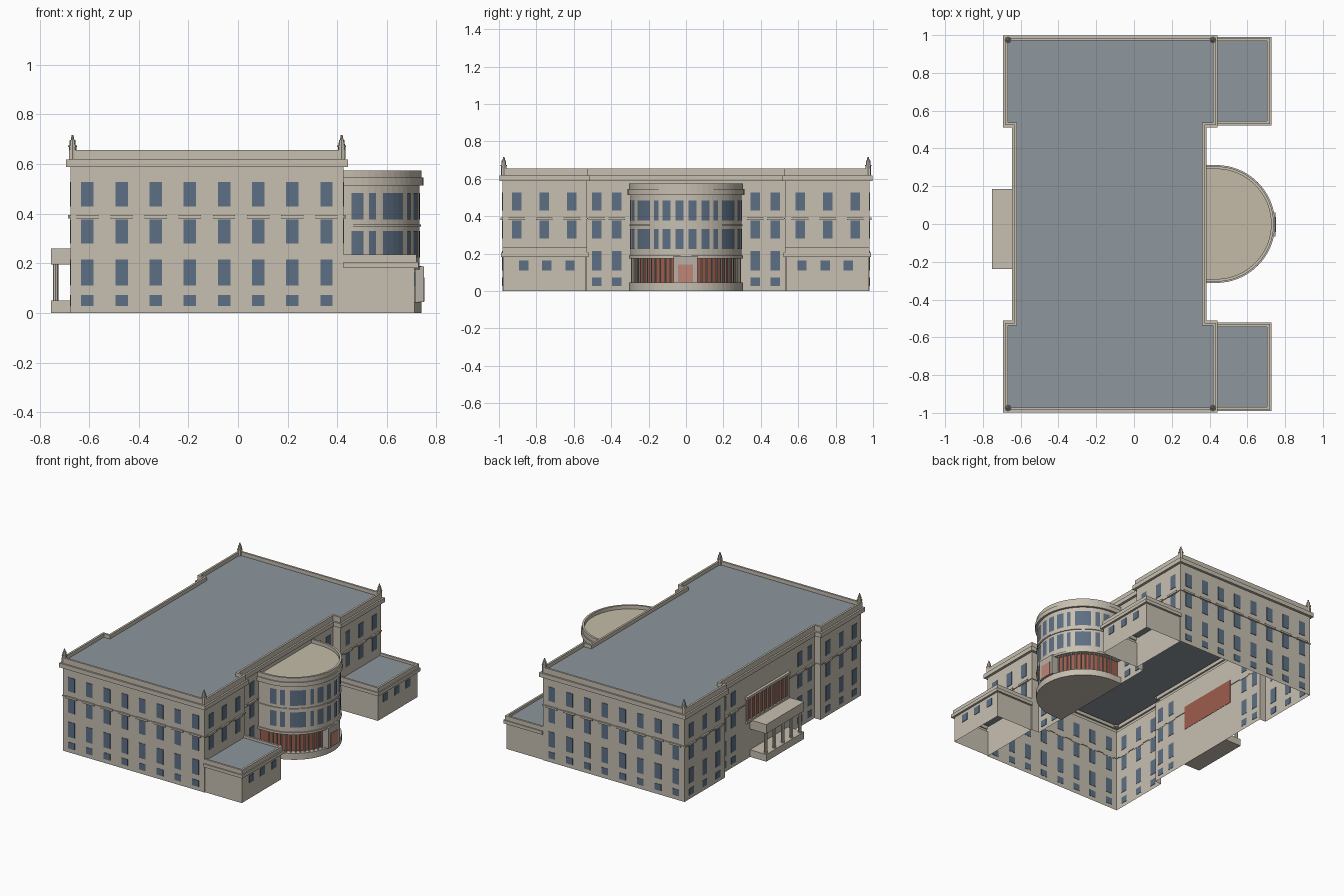
import bpy, bmesh, math

if "Cube" in bpy.data.objects:
    bpy.data.objects.remove(bpy.data.objects["Cube"])


def material(name, r, g, b):
    m = bpy.data.materials.new(name)
    m.use_nodes = True
    m.diffuse_color = (r, g, b, 1)
    m.node_tree.nodes["Principled BSDF"].inputs["Base Color"].default_value = (r, g, b, 1)
    return m


STONE = material("warm_stone", 0.57, 0.52, 0.44)
PALE = material("grey_stone", 0.47, 0.44, 0.39)
ROOF = material("slate_roof", 0.27, 0.31, 0.34)
DECK = material("sand_roof", 0.55, 0.50, 0.39)
GLASS = material("blue_glass", 0.11, 0.16, 0.23)
BRICK = material("red_brick", 0.34, 0.11, 0.075)
DOOR = material("salmon_door", 0.52, 0.24, 0.18)


def finish(name, bm, *mats):
    me = bpy.data.meshes.new(name)
    bm.to_mesh(me)
    bm.free()
    ob = bpy.data.objects.new(name, me)
    bpy.context.collection.objects.link(ob)
    for m in mats:
        me.materials.append(m)
    return ob


def loft(name, plan, profile, wall, cap=None, floor=False):
    """Sweep a (offset, height) profile round a plan outline; cap the end."""
    bm = bmesh.new()
    rings = [[bm.verts.new((x, y, z)) for x, y in plan(o)] for o, z in profile]
    n = len(rings[0])
    for a, b in zip(rings, rings[1:]):
        for i in range(n):
            j = (i + 1) % n
            bm.faces.new((a[i], a[j], b[j], b[i]))
    if cap:
        bm.faces.new(rings[-1]).material_index = 1
    if floor:
        bm.faces.new(rings[0][::-1])
    return finish(name, bm, wall, cap or wall)


def boxes(name, mat, items):
    bm = bmesh.new()
    for x0, x1, y0, y1, z0, z1 in items:
        v = bmesh.ops.create_cube(bm, size=1)["verts"]
        for p in v:
            p.co = (x1 if p.co.x > 0 else x0, y1 if p.co.y > 0 else y0, z1 if p.co.z > 0 else z0)
    return finish(name, bm, mat)


def columns(name, mat, places, r, z0, z1, sides=8):
    bm = bmesh.new()
    for x, y in places:
        v = bmesh.ops.create_cone(bm, cap_ends=True, segments=sides, radius1=r, radius2=r, depth=z1 - z0)["verts"]
        bmesh.ops.translate(bm, verts=v, vec=(x, y, (z0 + z1) / 2))
    return finish(name, bm, mat)


# Main block: long body with wider ends, string course, cornice, parapet, sunk roof
XL, XR, ML, MR, YE, YM = -0.675, 0.425, -0.627, 0.367, 0.98, 0.53


def main_plan(o):
    right = [(XR + o, -YE - o), (XR + o, -YM + o), (MR + o, -YM + o),
             (MR + o, YM - o), (XR + o, YM - o), (XR + o, YE + o)]
    left = [(XL - o, YE + o), (XL - o, YM - o), (ML - o, YM - o),
            (ML - o, -YM + o), (XL - o, -YM + o), (XL - o, -YE - o)]
    return right + left


loft("main_block", main_plan,
     [(0, 0), (0, .384), (.005, .384), (.005, .391), (0, .391), (0, .588), (.018, .588),
      (.018, .618), (.006, .618), (.006, .656), (-.008, .656), (-.008, .63)], STONE, ROOF)

# Low side wings
for side, label in ((-1, "front"), (1, "back")):
    def wing_plan(o, s=side):
        a, b = sorted((s * (.537 - o), s * (.975 + o)))
        x = .712 + o
        return [(XR, a), (x, a), (x, b), (XR, b)]
    loft(label + "_low_wing", wing_plan,
         [(0, 0), (0, .182), (.015, .182), (.015, .205), (.007, .205),
          (.007, .235), (-.007, .235), (-.007, .218)], STONE, ROOF)

# Windows and the hoods over the second row
ROWS = ((.43, .528), (.28, .377), (.11, .215), (.028, .073))
panes, hoods = [], []


def facade(along_x, plane, out, centres, rows, hood=True):
    def add(target, c, half, thick, z0, z1):
        a, b = sorted((plane - out * .002, plane + out * thick))
        target.append((c - half, c + half, a, b, z0, z1) if along_x else (a, b, c - half, c + half, z0, z1))
    for c in centres:
        for z0, z1 in rows:
            add(panes, c, .025, .003, z0, z1)
        if hood:
            add(hoods, c, .045, .011, .381, .394)


for s in (-1, 1):
    facade(True, s * YE, s, [-.607 + .1377 * i for i in range(8)], ROWS)
    ends = [s * y for y in (.61, .758, .905)]
    middle = [s * y for y in (.37, .477)]
    facade(False, XR, 1, ends, ROWS[:2])
    facade(False, XL, -1, ends, ROWS)
    facade(False, MR, 1, middle, ROWS)
    facade(False, ML, -1, middle, ROWS)
    facade(False, .712, 1, [s * y for y in (.62, .745, .868)], [(.11, .163)], False)
boxes("windows", GLASS, panes)
boxes("window_hoods", STONE, hoods)

# Corner finials
bm = bmesh.new()
for x in (-.667, .418):
    for y in (-.974, .974):
        for r1, r2, z0, z1 in ((.015, .015, .62, .668), (.018, .018, .668, .674),
                               (.013, .011, .674, .698), (.007, .004, .698, .717)):
            v = bmesh.ops.create_cone(bm, cap_ends=True, segments=8, radius1=r1, radius2=r2, depth=z1 - z0)["verts"]
            bmesh.ops.translate(bm, verts=v, vec=(x, y, (z0 + z1) / 2))
finish("corner_finials", bm, STONE)

# Round bay
CX, R = .435, .297


def on_arc(deg, r):
    t = math.radians(deg)
    return CX + r * math.cos(t), r * math.sin(t)


def bay_plan(o):
    r = R + o
    arc = [on_arc(-90 + 180 * i / 32, r) for i in range(33)]
    return [(.36, -r)] + arc + [(.36, r)]


loft("bay_upper", bay_plan,
     [(0, .175), (.008, .175), (.008, .19), (0, .19), (0, .348), (.006, .348), (.006, .357), (0, .357),
      (0, .514), (.015, .514), (.015, .545), (.008, .545), (.008, .575), (-.006, .575), (-.006, .55)],
     STONE, DECK, floor=True)
loft("bay_plinth", bay_plan, [(.008, 0), (.008, .045)], STONE, STONE, floor=True)
loft("bay_brick_wall", bay_plan, [(-.025, .045), (-.025, .175)], BRICK)
columns("bay_columns", STONE,
        [on_arc(s * a, R - .008) for s in (-1, 1) for a in range(17, 90, 6)], .005, .045, .176)

# Curved bay windows, thin plates following the wall
bm = bmesh.new()
for s in (-1, 1):
    for mid, half in ((6.7, 4), (20.5, 4.5), (32, 2.5), (50, 10), (69, 3), (81, 4.5)):
        for z0, z1 in ((.224, .331), (.377, .484)):
            steps = 4
            degs = [s * mid - half + 2 * half * i / steps for i in range(steps + 1)]
            low = [bm.verts.new((*on_arc(d, R + .003), z0)) for d in degs]
            top = [bm.verts.new((*on_arc(d, R + .003), z1)) for d in degs]
            for i in range(steps):
                bm.faces.new((low[i], low[i + 1], top[i + 1], top[i]))
finish("bay_windows", bm, GLASS)

# Bay entrance
boxes("bay_entrance", PALE, [(.66, .749, -.066, .062, .045, .187)])
boxes("bay_door", DOOR, [(.745, .752, -.042, .038, .047, .142)])

# Porch on the long straight side
boxes("porch_slabs", STONE, [(-.753, ML, -.237, .184, 0, .05), (-.753, ML, -.237, .184, .196, .26)])
columns("porch_columns", STONE, [(-.735, -.215 + .0945 * i) for i in range(5)], .011, .05, .196)

# Brick gallery above the porch
boxes("gallery_brick", BRICK, [(ML - .005, ML + .002, -.23, .23, .26, .43)])
boxes("gallery_frame", STONE, [(-.646, ML, -.24, .24, .425, .442), (-.643, ML, -.237, .237, .255, .272)])
columns("gallery_columns", STONE, [(-.638, -.228 + .0456 * i) for i in range(11)], .006, .265, .43)
